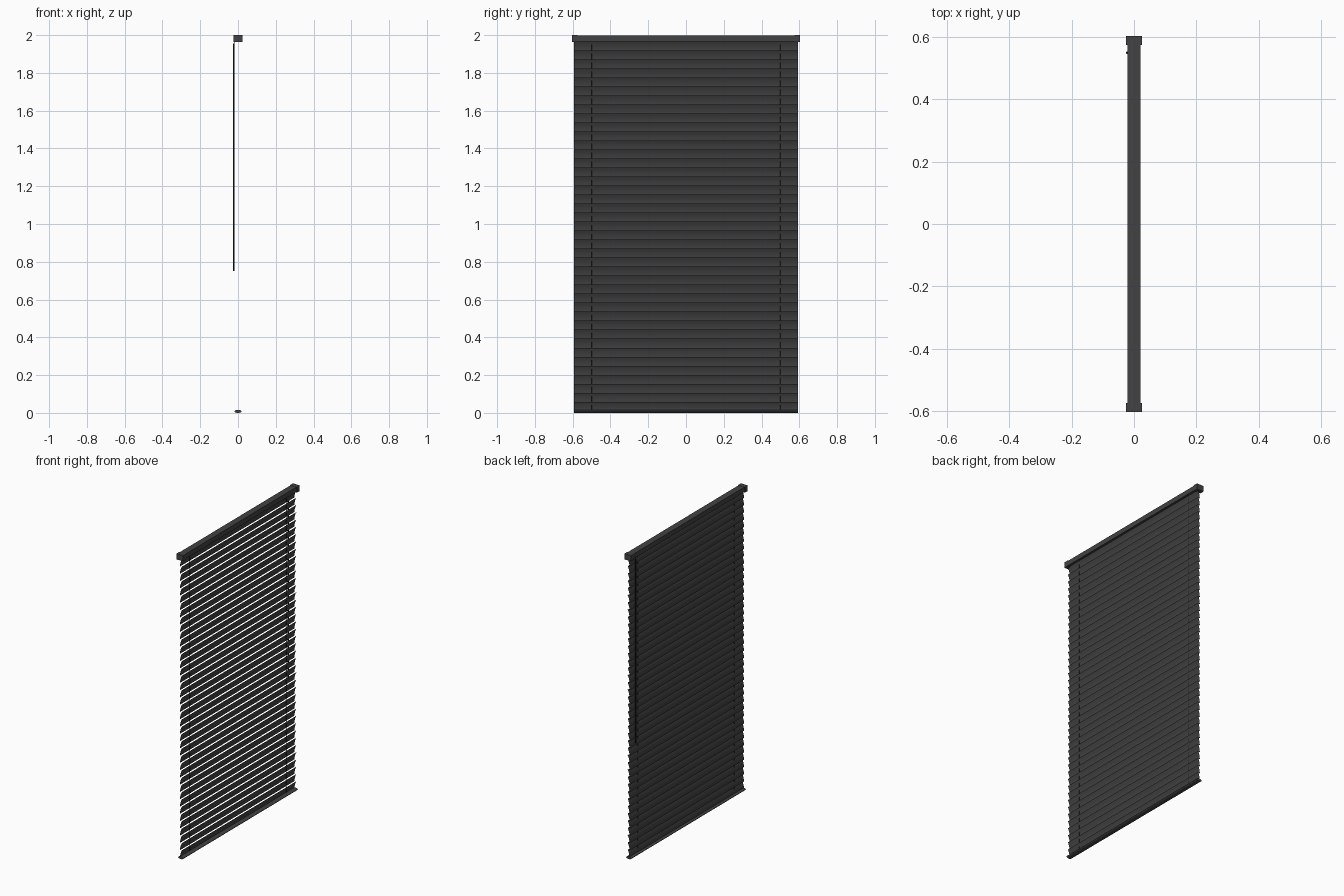
import bpy, bmesh, math

if "Cube" in bpy.data.objects:
    bpy.data.objects.remove(bpy.data.objects["Cube"])

def make_mat(name, v):
    m = bpy.data.materials.new(name)
    m.diffuse_color = (v, v, v, 1)
    m.use_nodes = True
    m.node_tree.nodes["Principled BSDF"].inputs["Base Color"].default_value = m.diffuse_color
    return m

DARK = make_mat("charcoal", 0.055)
BLACK = make_mat("black", 0.015)

def finish(name, bm, mat, smooth=False):
    me = bpy.data.meshes.new(name)
    bm.to_mesh(me)
    bm.free()
    me.materials.append(mat)
    for p in me.polygons:
        p.use_smooth = smooth
    ob = bpy.data.objects.new(name, me)
    bpy.context.collection.objects.link(ob)
    return ob

def sweep_y(name, profile, y0, y1, mat, closed=True, smooth=False):
    """Extrude an x-z profile along y; open profiles give a thin sheet."""
    bm = bmesh.new()
    a = [bm.verts.new((x, y0, z)) for x, z in profile]
    b = [bm.verts.new((x, y1, z)) for x, z in profile]
    n = len(profile)
    for i in range(n if closed else n - 1):
        j = (i + 1) % n
        bm.faces.new((a[i], a[j], b[j], b[i]))
    if closed:
        bm.faces.new(a[::-1])
        bm.faces.new(b)
        bmesh.ops.recalc_face_normals(bm, faces=bm.faces)
    return finish(name, bm, mat, smooth)

def rod(name, x, y, z0, z1, r, sides, mat):
    bm = bmesh.new()
    bmesh.ops.create_cone(bm, cap_ends=True, segments=sides, radius1=r,
                          radius2=r, depth=z1 - z0)
    bmesh.ops.translate(bm, verts=bm.verts, vec=(x, y, (z0 + z1) / 2))
    return finish(name, bm, mat)

def rect(hx, z0, z1):
    return [(-hx, z0), (hx, z0), (hx, z1), (-hx, z1)]

# Head rail with slightly larger end caps
sweep_y("head_rail", rect(0.0215, 1.967, 1.999), -0.58, 0.58, DARK)
for side, s in (("front", -1), ("back", 1)):
    y0, y1 = sorted((s * 0.574, s * 0.604))
    sweep_y(f"end_cap_{side}", rect(0.025, 1.963, 2.0), y0, y1, DARK)

# Slats: thin arched sheets, tilted almost closed with the +x edge up
PITCH, WIDTH, CROWN = 0.0477, 0.0515, 0.003
tilt = math.radians(75)
ux, uz = math.cos(tilt), math.sin(tilt)
SEG = 6
for k in range(41):
    zc = 0.034 + PITCH * k
    prof = []
    for i in range(SEG + 1):
        t = i / SEG * 2 - 1
        d, c = t * WIDTH / 2, CROWN * (0.67 - t * t)
        prof.append((ux * d - uz * c, zc + uz * d + ux * c))
    sweep_y(f"slat_{k + 1:02d}", prof, -0.593, 0.593, DARK, closed=False, smooth=True)

# Bottom rail: flattened oval bar
oval = [(0.0185 * math.cos(2 * math.pi * i / 16),
         0.008 + 0.008 * math.sin(2 * math.pi * i / 16)) for i in range(16)]
sweep_y("bottom_rail", oval, -0.594, 0.594, DARK)

# Lift cords through the slats
for side, y in (("front", -0.5), ("back", 0.5)):
    rod(f"lift_cord_{side}", 0, y, 0.01, 1.97, 0.0012, 6, BLACK)

# Tilt wand on the -x side, with its hook to the rail
rod("tilt_wand", -0.0215, 0.55, 0.75, 1.955, 0.0042, 8, BLACK)
rod("wand_hook", -0.0195, 0.55, 1.95, 1.97, 0.002, 6, BLACK)
